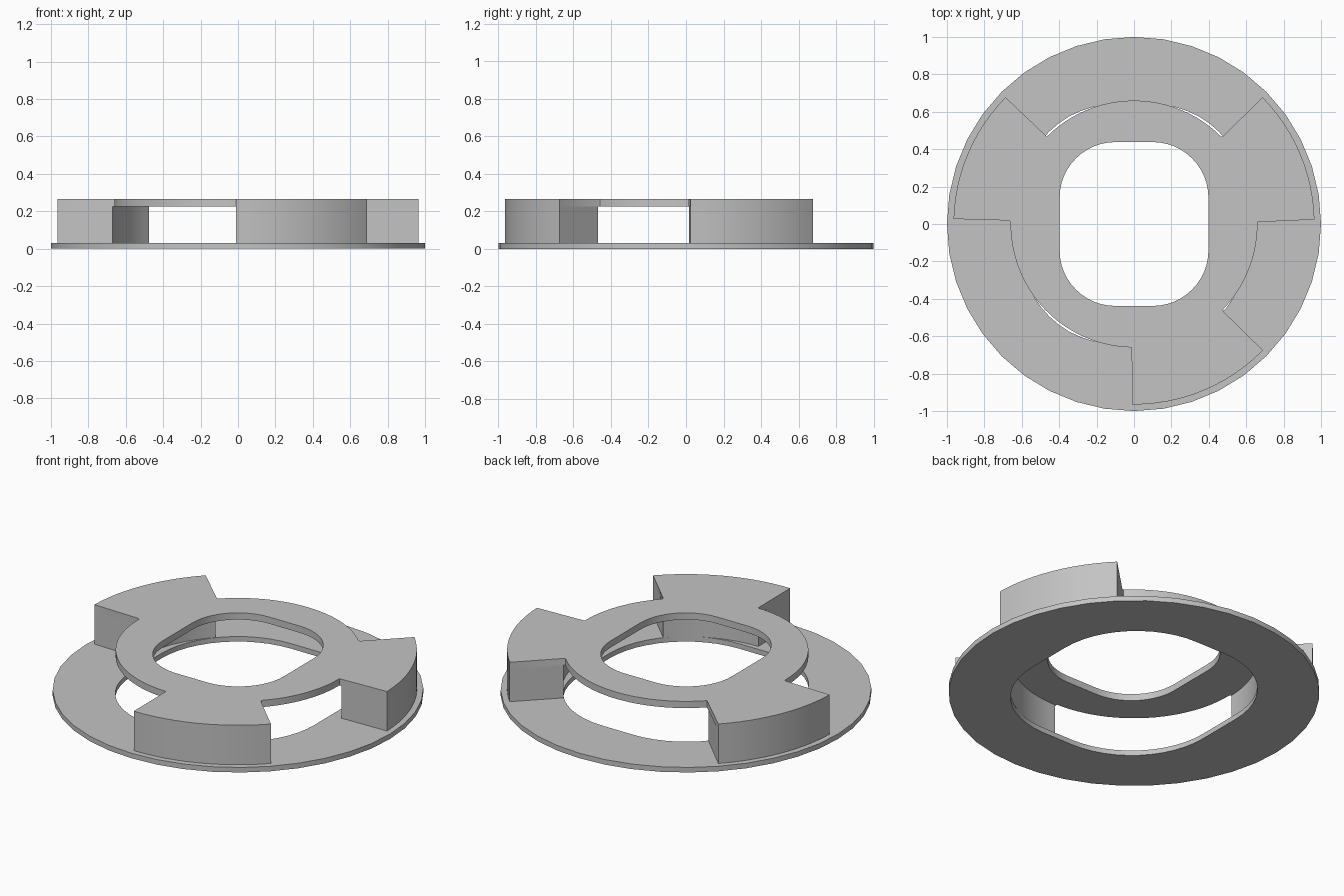
import bpy
import bmesh
from math import cos, sin, radians, pi
from mathutils import Vector

cube = bpy.data.objects.get("Cube")
if cube:
    bpy.data.objects.remove(cube, do_unlink=True)

GREY = 0.55
grey = bpy.data.materials.new("plain grey")
grey.use_nodes = True
grey.diffuse_color = (GREY, GREY, GREY, 1)
grey.node_tree.nodes["Principled BSDF"].inputs["Base Color"].default_value = (GREY, GREY, GREY, 1)


def arc(radius, start, end, steps, cx=0, cy=0):
    angles = [radians(start + (end - start) * i / steps) for i in range(steps + 1)]
    return [(cx + radius * cos(a), cy + radius * sin(a)) for a in angles]


def rounded_opening(radius, cx=0.1, cy=0.14):
    """Rounded rectangle made of four corner arcs."""
    points = []
    for i, (sx, sy) in enumerate([(1, 1), (-1, 1), (-1, -1), (1, -1)]):
        points += arc(radius, 90 * i, 90 * i + 90, 12, sx * cx, sy * cy)
    return points


def slab(name, outlines, bottom, top):
    """Extrude closed outlines; inner outlines become holes."""
    curve = bpy.data.curves.new(name, 'CURVE')
    curve.dimensions = '2D'
    curve.fill_mode = 'BOTH'
    curve.extrude = (top - bottom) / 2
    for outline in outlines:
        spline = curve.splines.new('POLY')
        spline.points.add(len(outline) - 1)
        for point, (x, y) in zip(spline.points, outline):
            point.co = (x, y, 0, 1)
        spline.use_cyclic_u = True
    obj = bpy.data.objects.new(name, curve)
    bpy.context.collection.objects.link(obj)
    bpy.ops.object.select_all(action='DESELECT')
    obj.select_set(True)
    bpy.context.view_layer.objects.active = obj
    bpy.ops.object.convert(target='MESH')
    obj = bpy.context.object
    # Weld the caps to the walls and move the slab to its height
    bm = bmesh.new()
    bm.from_mesh(obj.data)
    bmesh.ops.remove_doubles(bm, verts=bm.verts, dist=0.0002)
    bmesh.ops.translate(bm, verts=bm.verts, vec=Vector((0, 0, (top + bottom) / 2)))
    bmesh.ops.recalc_face_normals(bm, faces=bm.faces)
    bm.to_mesh(obj.data)
    bm.free()
    obj.data.materials.clear()
    obj.data.materials.append(grey)
    bpy.ops.object.shade_smooth_by_angle(angle=pi / 6)
    return obj


BASE_TOP, PLATE_BOTTOM, PLATE_TOP = 0.03, 0.225, 0.265
RING, LEG_INNER, LEG_OUTER = 0.66, 0.67, 0.965
LEGS = {"right_side": (1.4, 44.6), "left_side": (135.4, 178.4), "front": (269.4, 315.6)}

# Base flange with its wide opening
slab("base_flange", [arc(1, 0, 351, 39), rounded_opening(0.5)], 0, BASE_TOP)

# Three legs standing on the flange
for side, (start, end) in LEGS.items():
    sector = arc(LEG_OUTER, start, end, 12) + arc(LEG_INNER, end, start, 12)
    slab(side + "_leg", [sector], BASE_TOP, PLATE_BOTTOM)

# Top plate: a ring with a lobe over each leg
spans = list(LEGS.values())
outline = []
for i, (start, end) in enumerate(spans):
    following = spans[(i + 1) % 3][0] + (360 if i == 2 else 0)
    outline += arc(LEG_OUTER, start, end, 12)
    outline += arc(LEG_INNER, end, end, 1)[:1]
    outline += arc(RING, end + 0.5, following - 0.5, 24)
slab("top_plate", [outline, rounded_opening(0.298)], PLATE_BOTTOM, PLATE_TOP)
